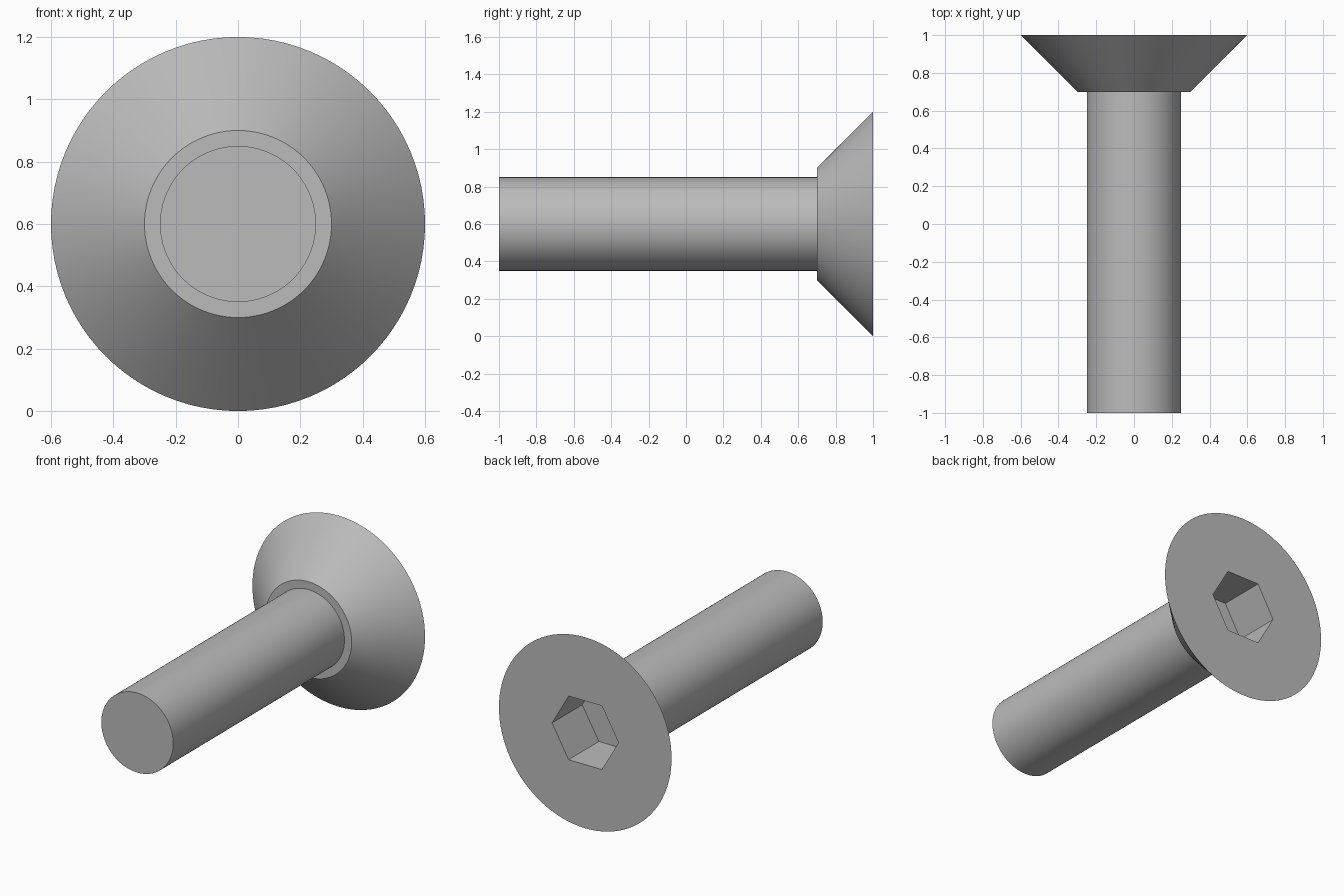
import bpy
import bmesh
import math
from mathutils import Matrix, Vector

cube = bpy.data.objects.get("Cube")
if cube:
    bpy.data.objects.remove(cube, do_unlink=True)

AXIS_Z = 0.6
SEGMENTS = 96

# Material
steel = bpy.data.materials.new("grey steel")
steel.use_nodes = True
grey = (0.5, 0.5, 0.5, 1)
steel.diffuse_color = grey
steel.node_tree.nodes["Principled BSDF"].inputs["Base Color"].default_value = grey


def make_object(name, bm):
    bmesh.ops.recalc_face_normals(bm, faces=bm.faces)
    mesh = bpy.data.meshes.new(name)
    bm.to_mesh(mesh)
    bm.free()
    mesh.materials.append(steel)
    obj = bpy.data.objects.new(name, mesh)
    bpy.context.collection.objects.link(obj)
    return obj


# Shank and countersunk head, turned from one (radius, y) profile
profile = [(0.25, -1), (0.25, 0.7), (0.3, 0.7), (0.6, 1)]
bm = bmesh.new()
verts = [bm.verts.new((0, y, AXIS_Z + r)) for r, y in profile]
edges = [bm.edges.new(pair) for pair in zip(verts, verts[1:])]
bmesh.ops.spin(bm, geom=verts + edges, cent=(0, 0, AXIS_Z), axis=(0, 1, 0),
               angle=math.tau, steps=SEGMENTS)
bmesh.ops.remove_doubles(bm, verts=bm.verts, dist=0.0001)
bmesh.ops.holes_fill(bm, edges=[e for e in bm.edges if e.is_boundary], sides=0)
screw = make_object("countersunk_screw", bm)

# Hexagonal socket, cut into the back of the head
DEPTH = 0.3
bm = bmesh.new()
radius = 0.2 / math.cos(math.pi / 6)
ring = [bm.verts.new((radius * math.cos(i * math.pi / 3), 1 - DEPTH,
                      AXIS_Z + radius * math.sin(i * math.pi / 3))) for i in range(6)]
floor = bm.faces.new(ring)
top = bmesh.ops.extrude_face_region(bm, geom=[floor], use_keep_orig=True)["geom"]
bmesh.ops.translate(bm, vec=(0, DEPTH + 0.1, 0),
                    verts=[v for v in top if isinstance(v, bmesh.types.BMVert)])
cutter = make_object("socket_cutter", bm)
cutter.hide_render = True

cut = screw.modifiers.new("socket", "BOOLEAN")
cut.operation = "DIFFERENCE"
cut.solver = "EXACT"
cut.object = cutter

# Apply the cut, then smooth the round surfaces
bpy.ops.object.select_all(action="DESELECT")
screw.select_set(True)
bpy.context.view_layer.objects.active = screw
bpy.ops.object.modifier_apply(modifier=cut.name)
bpy.data.objects.remove(cutter, do_unlink=True)
bpy.ops.object.shade_smooth_by_angle(angle=math.radians(30))
